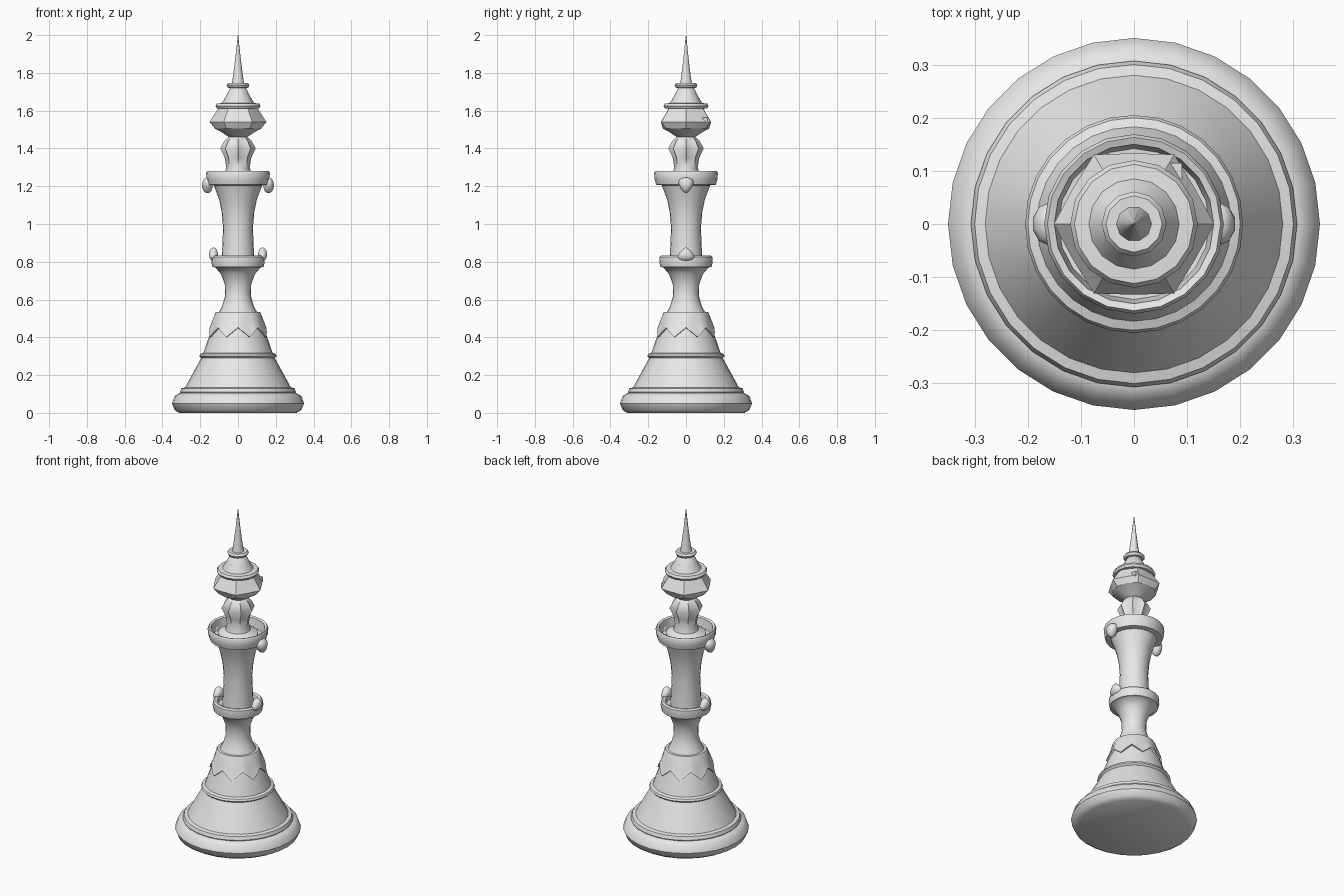
import bpy, bmesh, math
from mathutils import Vector

cube = bpy.data.objects.get("Cube")
if cube:
    bpy.data.objects.remove(cube, do_unlink=True)

stone = bpy.data.materials.new("pale_grey")
stone.use_nodes = True
GREY = (0.8, 0.8, 0.8, 1)
stone.diffuse_color = GREY
stone.node_tree.nodes["Principled BSDF"].inputs["Base Color"].default_value = GREY


def finish(bm, name, angle=40):
    """Turn a bmesh into a smooth-shaded grey object."""
    bmesh.ops.recalc_face_normals(bm, faces=bm.faces)
    mesh = bpy.data.meshes.new(name)
    bm.to_mesh(mesh)
    bm.free()
    mesh.materials.append(stone)
    obj = bpy.data.objects.new(name, mesh)
    bpy.context.collection.objects.link(obj)
    bpy.ops.object.select_all(action='DESELECT')
    obj.select_set(True)
    bpy.context.view_layer.objects.active = obj
    bpy.ops.object.shade_smooth_by_angle(angle=math.radians(angle))
    return obj


def lathe(name, profile, sides, folds=0, angle=40):
    """Revolve (radius, height, fold depth, hem drop) points; folds make pleats."""
    bm = bmesh.new()
    rings = []
    for point in profile:
        r, z, depth, drop = (tuple(point) + (0, 0))[:4]
        ring = []
        for i in range(sides):
            a = math.tau * i / sides
            wave = (1 - math.cos(folds * a)) / 2
            rr = r - depth * wave
            ring.append(bm.verts.new((rr * math.cos(a), rr * math.sin(a), z - drop * wave)))
        rings.append(ring)
    for low, high in zip(rings, rings[1:]):
        for i in range(sides):
            j = (i + 1) % sides
            bm.faces.new((low[i], low[j], high[j], high[i]))
    bm.faces.new(rings[0])
    bm.faces.new(rings[-1])
    return finish(bm, name, angle)


# Round foot and stepped conical base
lathe("foot", [(0.31, 0), (0.335, 0.015), (0.35, 0.05), (0.335, 0.09),
               (0.31, 0.105), (0.25, 0.108)], 28)
lathe("base_cone", [(0.3, 0.095), (0.307, 0.11), (0.3, 0.13), (0.28, 0.135), (0.245, 0.2),
                    (0.195, 0.29), (0.205, 0.3), (0.2, 0.312), (0.183, 0.318),
                    (0.148, 0.42), (0.11, 0.53)], 28)

# Scalloped skirt over the upper cone
lathe("scalloped_skirt", [(0.135, 0.45, 0, 0.05), (0.15, 0.452, -0.012, 0.05),
                          (0.137, 0.485, 0, 0.03), (0.121, 0.525), (0.115, 0.535),
                          (0.09, 0.535)], 32, folds=8)

# Waisted neck rising into the lower collar cup
lathe("neck_and_collar", [(0.105, 0.525), (0.084, 0.565), (0.068, 0.62), (0.07, 0.68),
                          (0.09, 0.735), (0.12, 0.77), (0.136, 0.773), (0.141, 0.8),
                          (0.139, 0.825), (0.13, 0.833), (0.115, 0.828), (0.108, 0.805),
                          (0.08, 0.8)], 20)

# Tower shaft flaring into the open upper cup
lathe("tower_shaft", [(0.088, 0.79), (0.084, 0.86), (0.079, 0.98), (0.086, 1.06),
                      (0.1, 1.13), (0.128, 1.205), (0.158, 1.208), (0.166, 1.235),
                      (0.169, 1.27), (0.163, 1.28), (0.15, 1.275), (0.142, 1.22),
                      (0.08, 1.215)], 20)

# Pleated lantern standing in the cup
lathe("lantern", [(0.115, 1.215), (0.112, 1.245), (0.07, 1.265), (0.062, 1.3, 0.004),
                  (0.07, 1.35, 0.012), (0.094, 1.4, 0.02), (0.072, 1.44, 0.012),
                  (0.045, 1.465), (0.025, 1.47)], 16, folds=8)

# Folded roof with rings
lathe("roof", [(0.04, 1.455), (0.085, 1.485), (0.122, 1.505), (0.151, 1.54, 0.018),
               (0.115, 1.595, 0.015), (0.09, 1.63)], 12, folds=6, angle=30)
lathe("roof_ring", [(0.085, 1.61), (0.112, 1.612), (0.12, 1.625), (0.112, 1.638),
                    (0.085, 1.64), (0.062, 1.68), (0.04, 1.725), (0.03, 1.73)], 16)
lathe("finial_ring", [(0.035, 1.718), (0.054, 1.722), (0.061, 1.735), (0.053, 1.746),
                      (0.03, 1.745)], 12)
lathe("spire", [(0.035, 1.735), (0.028, 1.77), (0.014, 1.88), (0.001, 2)], 10)


def knob(name, centre, size, lower_width, upper_width):
    """Rounded lump whose width changes from bottom to top."""
    bm = bmesh.new()
    bmesh.ops.create_uvsphere(bm, u_segments=10, v_segments=8, radius=1)
    for v in bm.verts:
        t = (v.co.z + 1) / 2
        v.co.y *= lower_width + (upper_width - lower_width) * t
        v.co = Vector(centre) + Vector([c * s for c, s in zip(v.co, size)])
    return finish(bm, name, 60)


# Paired knobs on the left and right of both collars
for side, label in ((1, "left"), (-1, "right")):
    knob("upper_knob_" + label, (side * 0.162, 0, 1.205), (0.03, 0.035, 0.042), 0.6, 1.5)
    knob("lower_knob_" + label, (side * 0.13, 0, 0.84), (0.025, 0.035, 0.036), 1.8, 0.5)

# Small tab on the roof
bm = bmesh.new()
bmesh.ops.create_cube(bm, size=0.03)
for v in bm.verts:
    v.co += Vector((0.075, 0.1, 1.55))
finish(bm, "roof_tab")
